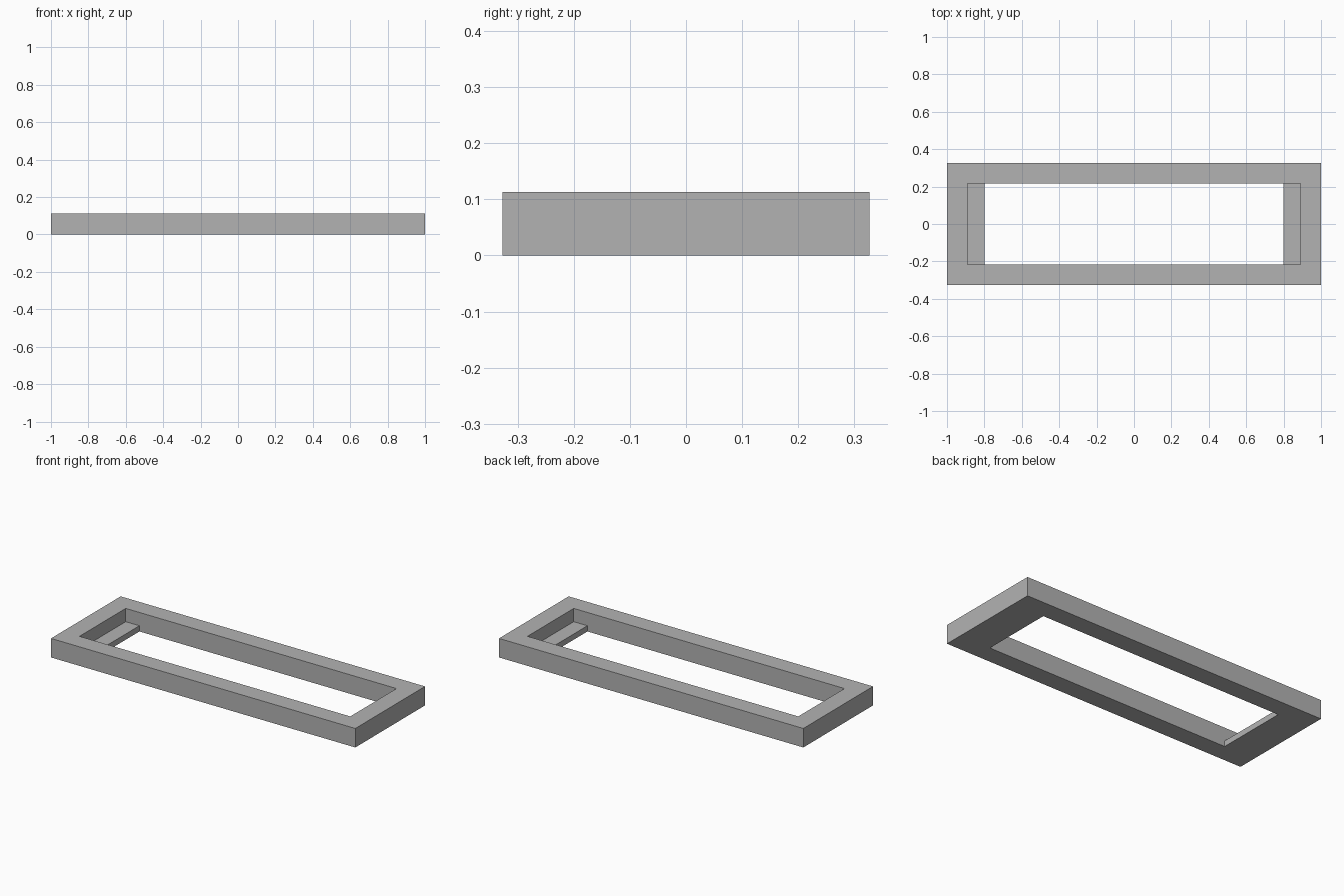
import bpy
import bmesh
from mathutils import Vector

LENGTH, WIDTH, HEIGHT = 2.0, 0.654, 0.113
POCKET_X, OPENING_X, HALF_Y = 0.89, 0.80, 0.217
LEDGE_Z = 0.034
MARGIN = 0.1

cube = bpy.data.objects.get("Cube")
if cube:
    bpy.data.objects.remove(cube, do_unlink=True)

grey = bpy.data.materials.new("plain grey")
grey.use_nodes = True
colour = (0.45, 0.45, 0.45, 1)
grey.diffuse_color = colour
grey.node_tree.nodes["Principled BSDF"].inputs["Base Color"].default_value = colour


def extruded(name, half_profile, half_depth):
    """Mirror an xz half profile about x = 0 and extrude it along y."""
    outline = half_profile + [(-x, z) for x, z in reversed(half_profile)]
    bm = bmesh.new()
    face = bm.faces.new([bm.verts.new((x, -half_depth, z)) for x, z in outline])
    moved = bmesh.ops.extrude_face_region(bm, geom=[face])["geom"]
    verts = [v for v in moved if isinstance(v, bmesh.types.BMVert)]
    bmesh.ops.translate(bm, verts=verts, vec=Vector((0, 2 * half_depth, 0)))
    bmesh.ops.recalc_face_normals(bm, faces=bm.faces)
    mesh = bpy.data.meshes.new(name)
    bm.to_mesh(mesh)
    bm.free()
    mesh.materials.append(grey)
    obj = bpy.data.objects.new(name, mesh)
    bpy.context.collection.objects.link(obj)
    return obj


# Outer block
frame = extruded("frame", [(LENGTH / 2, 0), (LENGTH / 2, HEIGHT)], WIDTH / 2)

# Stepped cutter: narrow through opening below, longer pocket above the end ledges
cutter = extruded("opening_cutter", [
    (OPENING_X, -MARGIN), (OPENING_X, LEDGE_Z),
    (POCKET_X, LEDGE_Z), (POCKET_X, HEIGHT + MARGIN)], HALF_Y)
cutter.hide_render = True

# Cut the opening, keeping the frame as one clean solid
cut = frame.modifiers.new("opening", "BOOLEAN")
cut.operation = "DIFFERENCE"
cut.solver = "EXACT"
cut.object = cutter
bpy.context.view_layer.objects.active = frame
frame.select_set(True)
bpy.ops.object.modifier_apply(modifier=cut.name)
bpy.data.objects.remove(cutter, do_unlink=True)
